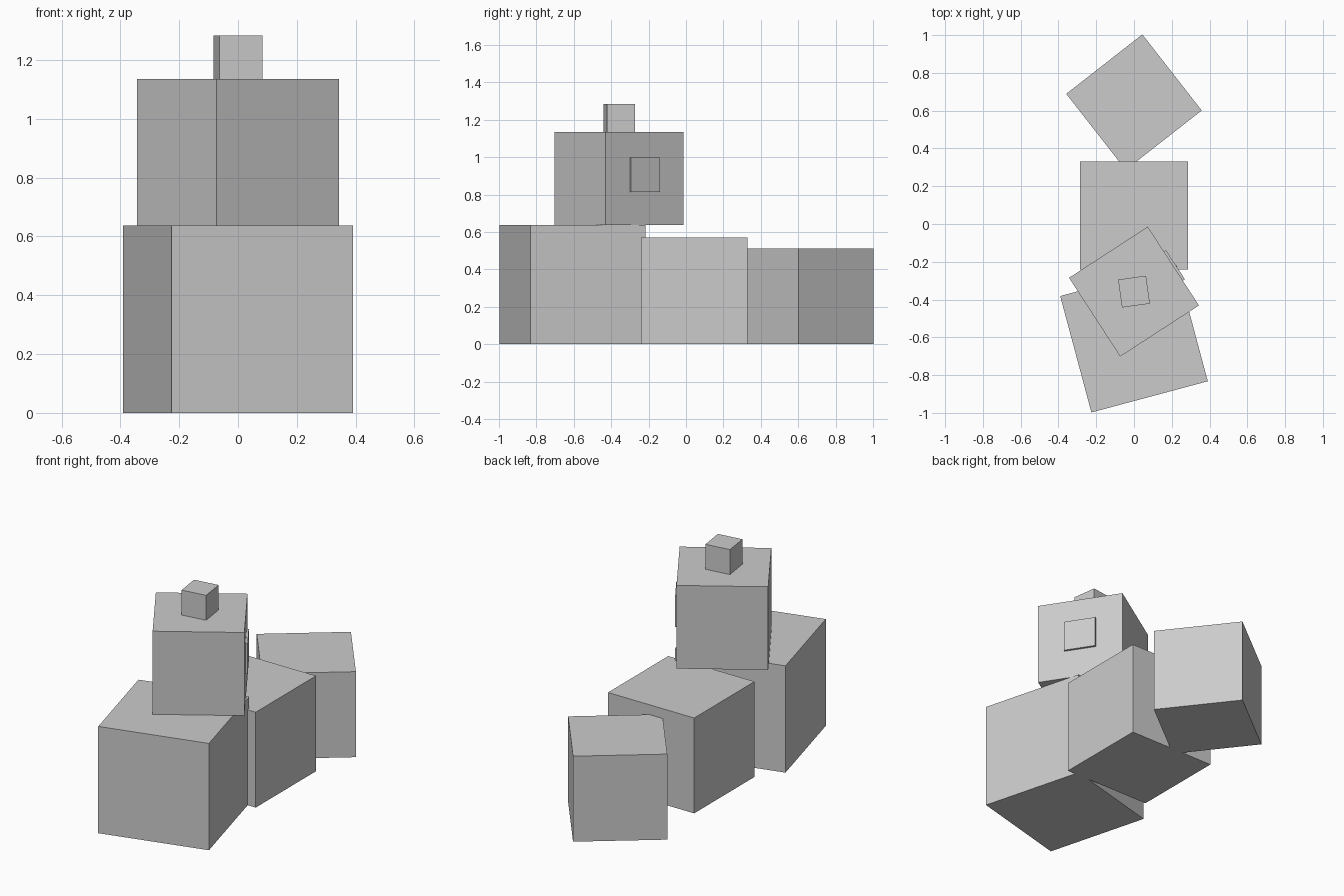
import bpy
from math import radians, cos, sin

if "Cube" in bpy.data.objects:
    bpy.data.objects.remove(bpy.data.objects["Cube"])


def block(name, x, y, z0, size, angle):
    """Box of given (sx, sy, sz), standing at height z0, turned about z."""
    bpy.ops.mesh.primitive_cube_add(
        size=1, location=(x, y, z0 + size[2] / 2), rotation=(0, 0, radians(angle)))
    ob = bpy.context.object
    ob.name = name
    ob.scale = size
    bpy.ops.object.transform_apply(location=False, rotation=False, scale=True)
    return ob


# Row of three ground cubes, then two stacked: name, y, base height, side, turn
cubes = [
    ("front_block", -0.607, 0.0, 0.638, 15),
    ("middle_block", 0.045, 0.0, 0.57, 0),
    ("back_block", 0.645, 0.0, 0.511, 38),
    ("upper_block", -0.358, 0.638, 0.497, 33),
    ("top_block", -0.358, 1.135, 0.149, 8),
]
for name, y, z0, side, turn in cubes:
    block(name, 0, y, z0, (side, side, side), turn)

# Thin square panel on the back right face of the upper block
turn, reach = 33, 0.2485 + 0.003
block("side_panel", reach * cos(radians(turn)), -0.358 + reach * sin(radians(turn)),
      0.814, (0.02, 0.184, 0.184), turn)
